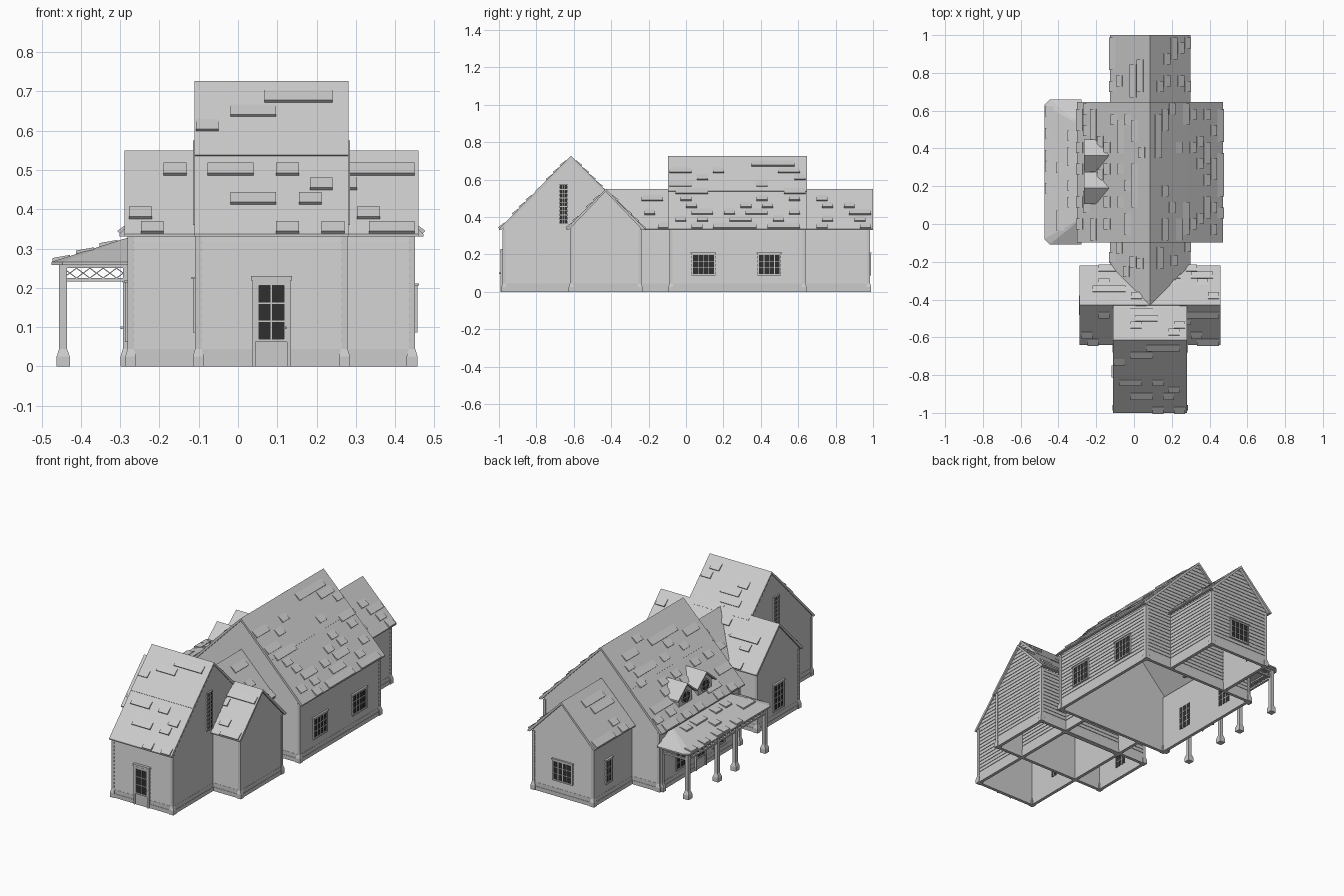
import bpy, bmesh, math, random
from mathutils import Matrix, Vector

random.seed(7)
if "Cube" in bpy.data.objects:
    bpy.data.objects.remove(bpy.data.objects["Cube"])


def material(name, v):
    m = bpy.data.materials.new(name)
    m.use_nodes = True
    m.diffuse_color = (v, v, v, 1)
    m.node_tree.nodes["Principled BSDF"].inputs["Base Color"].default_value = (v, v, v, 1)
    return m


PAINT, GLASS = 0, 1
MATS = [material("pale grey paint", 0.6), material("dark glass", 0.03)]
FRONT, LEFT, BACK, RIGHT = 0, 90, 180, 270
EAVE = 0.337


def place(x, y, angle=0, z=0):
    return Matrix.Translation((x, y, z)) @ Matrix.Rotation(math.radians(angle), 4, 'Z')


def finish(name, bm):
    bmesh.ops.recalc_face_normals(bm, faces=bm.faces)
    me = bpy.data.meshes.new(name)
    bm.to_mesh(me)
    bm.free()
    for m in MATS:
        me.materials.append(m)
    ob = bpy.data.objects.new(name, me)
    bpy.context.collection.objects.link(ob)


def loft(bm, M, a, b, mat=PAINT):
    """Closed solid between two matching outlines."""
    va, vb = ([bm.verts.new(M @ Vector(p)) for p in ring] for ring in (a, b))
    n = len(a)
    faces = [bm.faces.new(va), bm.faces.new(vb[::-1])]
    faces += [bm.faces.new((va[i], vb[i], vb[(i + 1) % n], va[(i + 1) % n])) for i in range(n)]
    for f in faces:
        f.material_index = mat


def rect(x0, x1, y0, y1, z):
    return [(x0, y0, z), (x1, y0, z), (x1, y1, z), (x0, y1, z)]


def box(bm, M, x0, x1, y0, y1, z0, z1, mat=PAINT):
    loft(bm, M, rect(x0, x1, y0, y1, z0), rect(x0, x1, y0, y1, z1), mat)


def post(bm, x, y, w, base, top):
    """Square post with a flared foot."""
    M = place(x, y)
    steps = [(0, base), (0.025, base), (0.045, w), (top, w)]
    for (z0, a), (z1, b) in zip(steps, steps[1:]):
        loft(bm, M, rect(-a, a, -a, a, z0), rect(-b, b, -b, b, z1))


def siding(bm, M, half, top, slope=None):
    """Skirt and overlapping boards; the outward side is local -y."""
    box(bm, M, -half, half, -0.006, 0.012, 0, 0.022)
    box(bm, M, -half, half, -0.004, 0.012, 0.022, 0.045)
    z, step = 0.045, 0.0208
    while z < top - 0.002:
        z1 = min(z + step, top)
        a, b = (min(half, (top - q) * slope) if slope else half for q in (z, z1))
        b = max(b, 0.0005)
        loft(bm, M, rect(-a, a, -0.003, 0.012, z), rect(-b, b, 0, 0.012, z1))
        z = z1


def roof(name, M, span, ridge, y0, y1, valley=0, seam=False):
    """Gable roof along local y with scattered raised shingles."""
    bm = bmesh.new()
    rise, t = ridge - EAVE, 0.014
    prof = [(-span, EAVE), (0, ridge), (span, EAVE), (span, EAVE - 0.006),
            (span - t, EAVE - 0.006), (0, ridge - t), (t - span, EAVE - 0.006), (-span, EAVE - 0.006)]
    loft(bm, M, [(x, y0 + valley * abs(x), z) for x, z in prof], [(x, y1, z) for x, z in prof])
    length = math.hypot(span, rise)
    for side in (-1, 1):
        u = Vector((-side * span, 0, rise)) / length
        n = Vector((side * rise, 0, span)) / length
        edge = Vector((side * span, 0, EAVE))

        def at(s, y, h):
            return edge + u * s + n * h + Vector((0, y, 0))

        # upper tier lip
        if seam:
            s = length * 0.51
            loft(bm, M, [at(s, y0, 0), at(s, y0, 0.003), at(length, y0, 0)],
                 [at(s, y1, 0), at(s, y1, 0.003), at(length, y1, 0)])
        # shingle tabs in staggered rows
        tab, row = 0.058, 0.052
        for r in range(int(length / row)):
            y = y0 + valley * span * (1 - r * row / length) + 0.03 * (r % 2) + 0.01
            while y + tab < y1:
                if random.random() < 0.3:
                    s = r * row + 0.002
                    loft(bm, M, *[[at(s, q, -0.002), at(s, q, 0.009), at(s + 0.042, q, 0.003),
                                   at(s + 0.042, q, -0.002)] for q in (y, y + tab)])
                y += tab
    finish(name, bm)


def wing(name, x, y, angle, half, length, ridge, span, sides="FBLR"):
    """Sided walls; the gables stand at the local front and back."""
    bm = bmesh.new()
    base = place(x, y, angle)
    top = ridge - 0.012
    slope = span / (ridge - EAVE)
    for key, a in zip("FLBR", (FRONT, LEFT, BACK, RIGHT)):
        if key in sides:
            gable = key in "FB"
            off, w = (length, half) if gable else (half, length)
            M = base @ place(0, 0, a) @ place(0, -off)
            siding(bm, M, w, top if gable else EAVE - 0.004, slope if gable else None)
    # corner boards
    for sx in (-1, 1):
        for end, key in ((-1, "F"), (1, "B")):
            if key in sides:
                p = base @ Vector((sx * (half - 0.004), end * (length - 0.004), 0))
                post(bm, p.x, p.y, 0.008, 0.014, EAVE - 0.004)
    finish(name, bm)


def window(name, M, w, z0, z1, cols, rows, trim=0.008, sill=True):
    """Trim, dark pane and glazing bars on a wall frame."""
    bm = bmesh.new()
    h = w / 2
    box(bm, M, -h, h, -0.005, 0.013, z0, z1, GLASS)
    for s in (-1, 1):
        box(bm, M, *sorted((s * h, s * (h + trim))), -0.010, 0.002, z0 - trim, z1 + trim)
    for z in (z0 - trim, z1):
        box(bm, M, -h, h, -0.010, 0.002, z, z + trim)
    if sill:
        box(bm, M, -h - trim - 0.004, h + trim + 0.004, -0.013, 0.002, z1 + trim, z1 + trim + 0.005)
    b = 0.0018
    for i in range(1, cols):
        c = -h + w * i / cols
        box(bm, M, c - b, c + b, -0.008, 0.014, z0, z1)
    for i in range(1, rows):
        c = z0 + (z1 - z0) * i / rows
        box(bm, M, -h, h, -0.008, 0.014, c - b, c + b)
    finish(name, bm)


def door(name, M):
    window(name + "_glazing", M @ place(0, -0.004), 0.064, 0.07, 0.206, 2, 3)
    bm = bmesh.new()
    box(bm, M, -0.04, 0.04, -0.008, 0.002, 0, 0.064)
    for s in (-1, 1):
        box(bm, M, *sorted((s * 0.04, s * 0.048)), -0.014, 0.002, 0, 0.226)
    box(bm, M, -0.052, 0.052, -0.016, 0.002, 0.219, 0.23)
    box(bm, M, 0.034, 0.038, -0.022, 0, 0.095, 0.102)
    finish(name, bm)


# Walls of every wing
CX = 0.085
wing("main_house_walls", CX, 0.275, 0, 0.362, 0.36, 0.727, 0.387)
wing("front_wing_walls", CX, -0.615, 90, 0.362, 0.19, 0.727, 0.385)
wing("cross_wing_walls", CX, -0.43, 90, 0.187, 0.362, 0.55, 0.21)
wing("back_wing_walls", CX, 0.805, 0, 0.19, 0.175, 0.55, 0.213, "BLR")
wing("connector_walls", CX, -0.165, 0, 0.19, 0.085, 0.55, 0.213, "LR")

# Roofs
roof("main_house_roof", place(CX, 0.275), 0.387, 0.727, -0.372, 0.372, seam=True)
roof("front_wing_roof", place(CX, -0.615, 90), 0.385, 0.727, -0.196, 0.196, seam=True)
roof("cross_wing_roof", place(CX, -0.43, 90), 0.21, 0.55, -0.374, 0.374)
roof("back_wing_roof", place(CX, 0), 0.213, 0.55, 0.63, 1.0)
roof("connector_roof", place(CX, 0), 0.213, 0.55, -0.43, -0.09, valley=1)

# Windows and doors
WEST, EAST = CX - 0.362, CX + 0.362
for i, y in enumerate((0.093, 0.445)):
    window(f"left_window_{i}", place(EAST, y, LEFT), 0.112, 0.095, 0.198, 4, 3)
window("back_window", place(CX, 0.98, BACK), 0.112, 0.095, 0.198, 4, 3)
for i, y in enumerate((0.11, 0.44)):
    window(f"porch_window_{i}", place(WEST, y, RIGHT), 0.09, 0.07, 0.206, 3, 4)
window("cross_wing_window", place(WEST, -0.43, RIGHT), 0.08, 0.07, 0.206, 3, 4)
window("back_wing_side_window", place(CX - 0.19, 0.85, RIGHT), 0.04, 0.095, 0.215, 2, 3)
window("front_wing_side_window", place(CX - 0.19, -0.78, RIGHT), 0.04, 0.095, 0.215, 2, 3)
for side, a in ((-1, RIGHT), (1, LEFT)):
    window(f"gable_window_{a}", place(CX + side * 0.19, -0.655, a), 0.04, 0.365, 0.57, 3, 9, 0.005, False)
door("front_door", place(CX, -0.977, FRONT))
door("porch_door", place(WEST, 0.275, RIGHT))

# Dormers with round windows
for i, y in enumerate((0.19, 0.362)):
    bm = bmesh.new()
    M = place(-0.25, y, RIGHT)
    outline = [(-0.06, 0.36), (0.06, 0.36), (0.06, 0.45), (0, 0.497), (-0.06, 0.45)]
    loft(bm, M, [(x, 0, z) for x, z in outline], [(x, 0.015, z) for x, z in outline])
    for s in (-1, 1):
        loft(bm, M, [(s * 0.06, 0, 0.38), (s * 0.06, 0, 0.45), (s * 0.06, 0.07, 0.45)],
             [(s * 0.052, 0, 0.38), (s * 0.052, 0, 0.45), (s * 0.052, 0.07, 0.45)])
        loft(bm, M, [(0, -0.015, 0.508), (s * 0.085, -0.015, 0.438), (s * 0.085, -0.015, 0.428), (0, -0.015, 0.498)],
             [(0, 0.118, 0.508), (s * 0.085, 0.055, 0.438), (s * 0.085, 0.055, 0.428), (0, 0.118, 0.498)])
    for radius, depth, mat in ((0.036, 0.005, PAINT), (0.028, 0.008, GLASS)):
        rings = [[(radius * math.cos(k * math.tau / 20), d, 0.43 + radius * math.sin(k * math.tau / 20))
                  for k in range(20)] for d in (-depth, 0.001)]
        loft(bm, M, *rings, mat)
    for bar in ((-0.002, 0.002, 0.402, 0.458), (-0.028, 0.028, 0.428, 0.432)):
        box(bm, M, bar[0], bar[1], -0.01, 0, bar[2], bar[3])
    finish(f"dormer_{i}", bm)

# Porch roof: hipped, with clipped corners
bm = bmesh.new()
M = place(WEST, 0.275, RIGHT)
low = [(-0.383, 0), (-0.383, -0.17), (-0.355, -0.198), (0.355, -0.198), (0.383, -0.17), (0.383, 0)]
high = [(-0.25, 0), (-0.25, -0.004), (-0.248, -0.006), (0.248, -0.006), (0.25, -0.004), (0.25, 0)]
loft(bm, M, [(x, y, 0.258) for x, y in low], [(x, y, 0.266) for x, y in low])
loft(bm, M, [(x, y, 0.266) for x, y in low], [(x, y, 0.327) for x, y in high])
for r in range(3):
    for c in range(-6, 6):
        if random.random() < 0.35:
            y, z, x = -0.195 + 0.06 * r, 0.267 + 0.019 * r, c * 0.058 * (1 - 0.12 * r)
            loft(bm, M, *[[(q, y, z - 0.003), (q, y, z + 0.009), (q, y + 0.045, z + 0.017), (q, y + 0.045, z)]
                          for q in (x, x + 0.055)])
finish("porch_roof", bm)

# Porch posts
bm = bmesh.new()
for y in (-0.345, -0.08, 0.08, 0.345):
    post(bm, -0.445, 0.275 + y, 0.010, 0.017, 0.26)
for s in (-1, 1):
    post(bm, WEST - 0.008, 0.275 + s * 0.345, 0.008, 0.014, 0.26)
finish("porch_posts", bm)

# Porch frieze: rails with crossed lattice on three sides
bm = bmesh.new()
for M, half in ((place(-0.445, 0.275, RIGHT), 0.345),
                (place(-0.36, -0.07, FRONT), 0.085), (place(-0.36, 0.62, BACK), 0.085)):
    box(bm, M, -half, half, -0.006, 0.006, 0.216, 0.225)
    box(bm, M, -half, half, -0.008, 0.008, 0.25, 0.262)
    n = round(2 * half / 0.034)
    for k in range(n):
        a, b = (-half + 2 * half * q / n for q in (k, k + 1))
        for p, q in ((a, b), (b, a)):
            loft(bm, M, [(p - 0.002, -0.003, 0.225), (p + 0.002, -0.003, 0.225), (p + 0.002, 0.003, 0.225), (p - 0.002, 0.003, 0.225)],
                 [(q - 0.002, -0.003, 0.25), (q + 0.002, -0.003, 0.25), (q + 0.002, 0.003, 0.25), (q - 0.002, 0.003, 0.25)])
finish("porch_frieze", bm)
